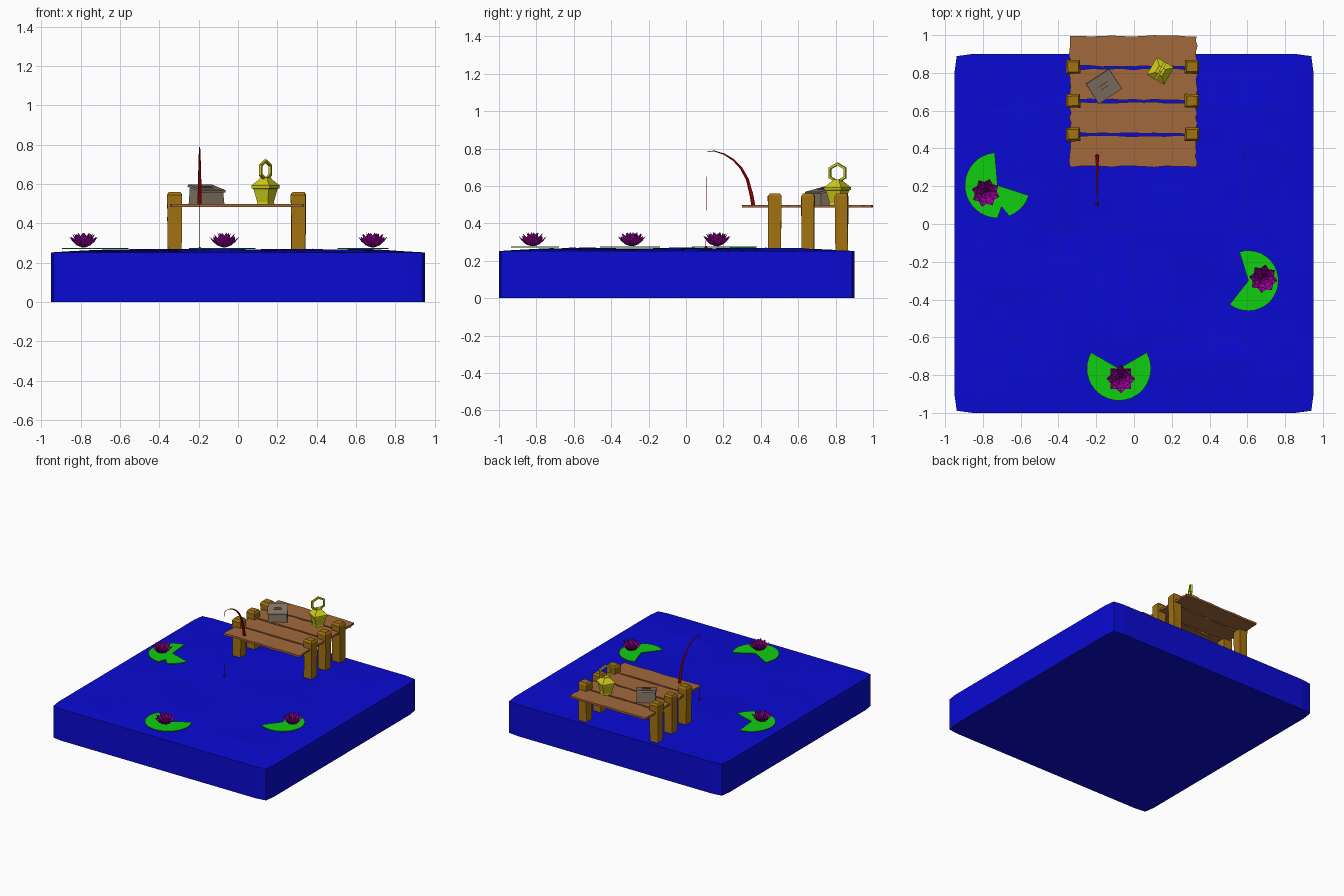
import bpy, bmesh, random
from math import sin, cos, pi, radians
from mathutils import Matrix, Vector

if "Cube" in bpy.data.objects:
    bpy.data.objects.remove(bpy.data.objects["Cube"])

random.seed(4)

def mat(name, rgb):
    m = bpy.data.materials.new(name)
    m.diffuse_color = (*rgb, 1)
    m.use_nodes = True
    m.node_tree.nodes["Principled BSDF"].inputs["Base Color"].default_value = m.diffuse_color
    return m

BLUE = mat("water", (0.003, 0.003, 0.65))
PLANK = mat("plank_wood", (0.36, 0.14, 0.045))
POST = mat("post_wood", (0.36, 0.17, 0.005))
GREEN = mat("leaf", (0.005, 0.62, 0.005))
PURPLE = mat("petal", (0.36, 0.0, 0.36))
RED = mat("rod_red", (0.5, 0.0, 0.0))
YELLOW = mat("brass", (0.62, 0.6, 0.01))
TAUPE = mat("box_taupe", (0.24, 0.18, 0.13))

def finish(name, bm, material, matrix=None):
    bmesh.ops.recalc_face_normals(bm, faces=bm.faces[:])
    me = bpy.data.meshes.new(name)
    bm.to_mesh(me)
    bm.free()
    ob = bpy.data.objects.new(name, me)
    me.materials.append(material)
    if matrix:
        ob.matrix_world = matrix
    bpy.context.collection.objects.link(ob)
    return ob

def placed(x, y, z, deg=0):
    return Matrix.Translation((x, y, z)) @ Matrix.Rotation(radians(deg), 4, 'Z')

def slab(name, pts, z0, z1, material, matrix=None):
    """Extrude a flat outline between two heights."""
    bm = bmesh.new()
    f = bm.faces.new([bm.verts.new((x, y, z0)) for x, y in pts])
    r = bmesh.ops.extrude_face_region(bm, geom=[f])
    vs = [g for g in r["geom"] if isinstance(g, bmesh.types.BMVert)]
    bmesh.ops.translate(bm, vec=(0, 0, z1 - z0), verts=vs)
    return finish(name, bm, material, matrix)

def square_stack(name, rows, material, matrix=None, jitter=0):
    """Loft rectangles given as (z, x size, y size)."""
    bm = bmesh.new()
    rings = []
    for z, w, d in rows:
        rings.append([bm.verts.new((sx * w / 2 + random.uniform(-jitter, jitter),
                                    sy * d / 2 + random.uniform(-jitter, jitter), z))
                      for sx, sy in ((-1, -1), (1, -1), (1, 1), (-1, 1))])
    for a, b in zip(rings, rings[1:]):
        for i in range(4):
            j = (i + 1) % 4
            bm.faces.new((a[i], a[j], b[j], b[i]))
    bm.faces.new(rings[0])
    bm.faces.new(rings[-1])
    return finish(name, bm, material, matrix)

def tube(name, pts, radius, material, sides=6, cyclic=False, matrix=Matrix()):
    """Sweep a polygon along (x, y, z, radius factor) points."""
    bm = bmesh.new()
    rings = []
    n = len(pts)
    P = [Vector(p[:3]) for p in pts]
    for i in range(n):
        a = P[i - 1] if (i or cyclic) else P[0]
        b = P[(i + 1) % n] if (i < n - 1 or cyclic) else P[-1]
        t = (b - a).normalized()
        u = Vector((1, 0, 0))
        v = t.cross(u)
        r = radius * pts[i][3]
        rings.append([bm.verts.new(P[i] + r * (cos(2 * pi * k / sides + pi / 4) * u
                                   + sin(2 * pi * k / sides + pi / 4) * v)) for k in range(sides)])
    pairs = list(zip(rings, rings[1:])) + ([(rings[-1], rings[0])] if cyclic else [])
    for a, b in pairs:
        for k in range(sides):
            j = (k + 1) % sides
            bm.faces.new((a[k], a[j], b[j], b[k]))
    if not cyclic:
        bm.faces.new(rings[0])
        bm.faces.new(rings[-1])
    return finish(name, bm, material, matrix)

# water block with a gently rippled top
bm = bmesh.new()
bmesh.ops.create_grid(bm, x_segments=20, y_segments=20, size=0.95)
for v in bm.verts:
    x, y = v.co.x, v.co.y
    edge = 0.95 - max(abs(x), abs(y))
    v.co.z = 0.252 + min(1, edge / 0.3) * (0.011 + 0.007 * sin(5 * x + 2 * y) * cos(7 * y - x)
                                          + random.uniform(-0.002, 0.002))
    if abs(x) > 0.94 and abs(y) > 0.94:
        v.co.x *= 0.988
        v.co.y *= 0.988
rim = [e for e in bm.edges if e.is_boundary]
low = [g for g in bmesh.ops.extrude_edge_only(bm, edges=rim)["geom"] if isinstance(g, bmesh.types.BMVert)]
for v in low:
    v.co.z = 0
bmesh.ops.contextual_create(bm, geom=[e for e in bm.edges if e.is_boundary])
finish("water", bm, BLUE, placed(0, -0.05, 0))

# dock planks with ragged outlines
def ragged(x0, x1, y0, y1):
    j = lambda a: random.uniform(-a, a)
    xs = [x0 + (x1 - x0) * i / 12 for i in range(13)]
    ys = [y0 + (y1 - y0) * i / 6 for i in range(1, 6)]
    return ([(x, y0 + j(0.004)) for x in xs] + [(x1 + j(0.006), y) for y in ys]
            + [(x, y1 + j(0.004)) for x in reversed(xs)] + [(x0 + j(0.006), y) for y in reversed(ys)])

for i, (y0, y1) in enumerate(((0.304, 0.466), (0.48, 0.643), (0.658, 0.82), (0.836, 0.996))):
    slab(f"plank_{i + 1}", ragged(-0.338, 0.331, y0, y1), 0.484, 0.499, PLANK)

# dock posts with chamfered tops
for side, x in (("left", -0.322), ("right", 0.307)):
    for i, y in enumerate((0.475, 0.652, 0.832)):
        square_stack(f"{side}_post_{i + 1}", ((0.2, 0.07, 0.066), (0.42, 0.072, 0.068),
                     (0.545, 0.076, 0.072), (0.56, 0.056, 0.052)), POST,
                     placed(x, y, 0, random.uniform(-3, 3)), 0.002)

# lily pads: centre, radius, start and end angle, optional dipped angle
for i, (x, y, r, a0, a1, dip) in enumerate(((-0.08, -0.765, 0.17, 150, 390, None),
                                            (0.605, -0.3, 0.16, -128, 107, None),
                                            (-0.722, 0.205, 0.174, 95, 342, 283))):
    pts = [(0, 0)]
    for k in range(25):
        a = a0 + (a1 - a0) * k / 24
        q = 0.115 if dip and abs(a - dip) < 6 else r
        pts.append((q * cos(radians(a)), q * sin(radians(a))))
    slab(f"lily_pad_{i + 1}", pts, 0.27, 0.275, GREEN, placed(x, y, 0))

# lotus flowers: cupped petals in three rings
def petal(bm, ang, reach, height, width):
    rot = Matrix.Rotation(ang, 3, 'Z')
    rows = []
    for t, w in ((0.1, 0.35), (0.5, 0.85), (0.78, 1.0)):
        r, z = reach * t, height * t ** 2.2
        rows.append([bm.verts.new(rot @ Vector((r - abs(s) * 0.004, s * w * width, z + abs(s) * 0.007)))
                     for s in (-1, 0, 1)])
    tip = bm.verts.new(rot @ Vector((reach, 0, height)))
    for a, b in zip(rows, rows[1:]):
        for k in (0, 1):
            bm.faces.new((a[k], a[k + 1], b[k + 1], b[k]))
    for k in (0, 1):
        bm.faces.new((rows[-1][k], rows[-1][k + 1], tip))

for i, (x, y) in enumerate(((-0.07, -0.82), (0.685, -0.29), (-0.785, 0.165))):
    bm = bmesh.new()
    for n, reach, height, width, off in ((8, 0.076, 0.055, 0.021, 0), (8, 0.058, 0.07, 0.018, 0.4),
                                         (6, 0.034, 0.076, 0.014, 0.2)):
        for k in range(n):
            petal(bm, 2 * pi * k / n + off, reach, height, width)
    finish(f"lotus_{i + 1}", bm, PURPLE, placed(x, y, 0.277, 37 * i))

# fishing rod, line and float
rod = ((0.36, 0.495, 1), (0.348, 0.56, 0.9), (0.328, 0.635, 0.75), (0.295, 0.695, 0.6),
       (0.255, 0.738, 0.48), (0.205, 0.77, 0.36), (0.15, 0.787, 0.22), (0.112, 0.782, 0.12))
tube("fishing_rod", [(-0.195, y, z, r) for y, z, r in rod], 0.011, RED)
tube("fishing_line", [(-0.195, 0.11, 0.782, 1), (-0.195, 0.106, 0.27, 1)], 0.001, RED, 4)
bm = bmesh.new()
bmesh.ops.create_icosphere(bm, subdivisions=1, radius=0.009)
finish("float", bm, RED, placed(-0.195, 0.106, 0.272))

# tackle box: wedge body, sloping lid and handle
at_box = placed(-0.16, 0.73, 0, 33)
body = square_stack("tackle_box_body", ((0.497, 0.142, 0.115), (0.572, 0.132, 0.108)), TAUPE, at_box)
for v in body.data.vertices:
    if v.co.z > 0.55:
        v.co.z += v.co.y * 0.25
tilt = at_box @ Matrix.Translation((0, 0, 0.571)) @ Matrix.Rotation(radians(13), 4, 'X')
square_stack("tackle_box_lid", ((0, 0.148, 0.13), (0.012, 0.146, 0.128)), TAUPE, tilt)
for nm, ox, oy, w, d in (("front_bar", 0, -0.01, 0.058, 0.006), ("back_bar", 0, 0.01, 0.058, 0.006),
                         ("left_bar", -0.026, 0, 0.006, 0.02), ("right_bar", 0.026, 0, 0.006, 0.02)):
    square_stack("handle_" + nm, ((0.01, w, d), (0.017, w, d)), TAUPE, tilt @ Matrix.Translation((ox, oy, 0)))

# lantern: square body with flared roof and ring handle
at_lantern = placed(0.14, 0.81, 0, -30)
square_stack("lantern", [(z, s, s) for z, s in ((0.497, 0.066), (0.508, 0.062), (0.575, 0.09), (0.578, 0.104),
             (0.592, 0.106), (0.625, 0.045), (0.634, 0.04))], YELLOW, at_lantern)
tube("lantern_ring", [(0, 0.054 * sin(k * pi / 3), 0.67 + 0.048 * cos(k * pi / 3), 1) for k in range(6)],
     0.01, YELLOW, 4, True, at_lantern)
